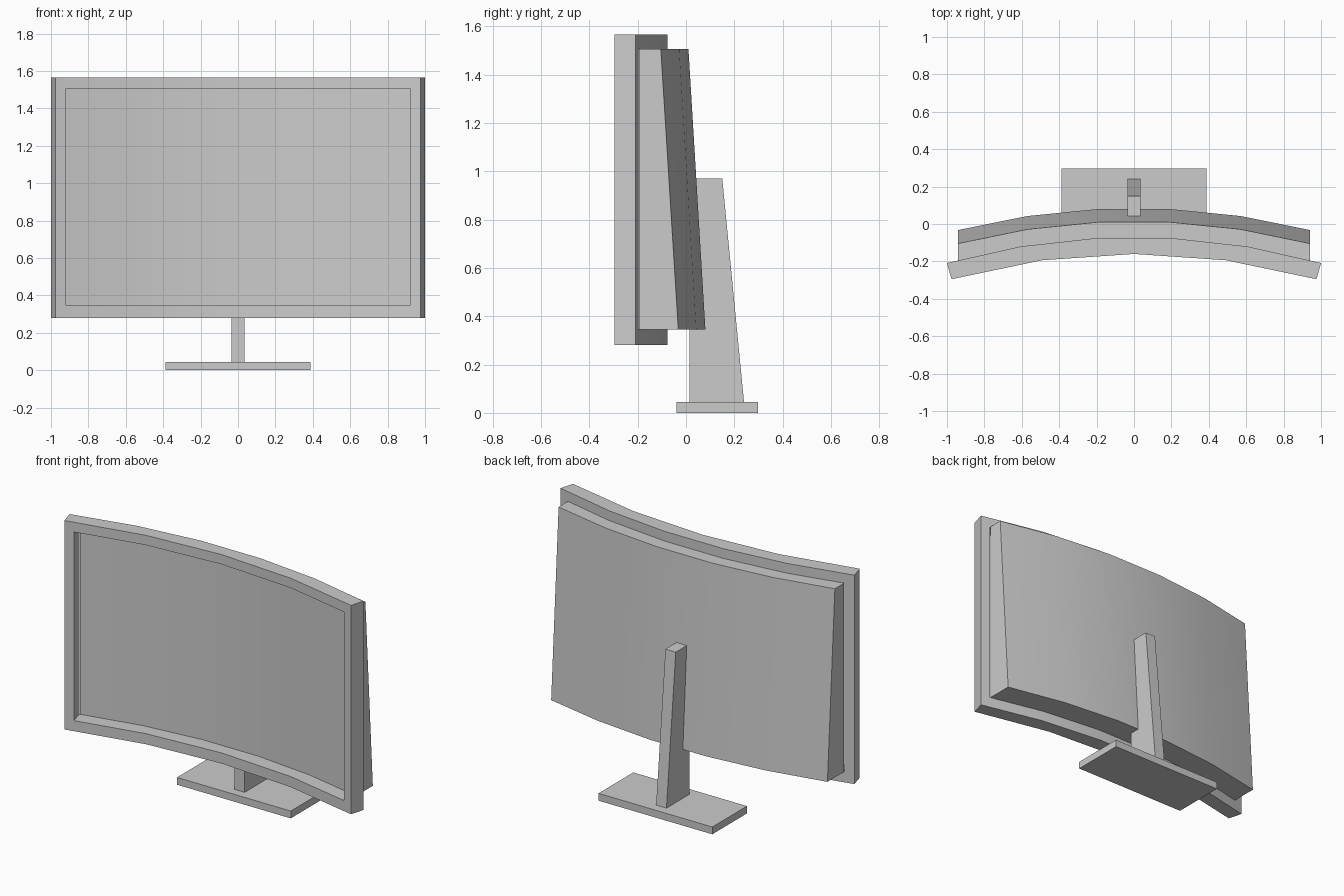
import bpy
import bmesh
import math

if "Cube" in bpy.data.objects:
    bpy.data.objects.remove(bpy.data.objects["Cube"])

CY = -3.75            # y of the curvature axis shared by all screen arcs


def radial_arc(r, half_angle, n):
    """Arc points whose ends lie on a radial line."""
    return [(r * math.sin(a), CY + r * math.cos(a))
            for a in (half_angle * (2 * i / n - 1) for i in range(n + 1))]


def width_arc(r, half_width, n):
    """Arc points whose ends lie at a fixed x."""
    return radial_arc(r, math.asin(half_width / r), n)


def finish(name, bm):
    bmesh.ops.recalc_face_normals(bm, faces=bm.faces)
    mesh = bpy.data.meshes.new(name)
    bm.to_mesh(mesh)
    bm.free()
    obj = bpy.data.objects.new(name, mesh)
    bpy.context.collection.objects.link(obj)
    return obj


def prism(name, low, high):
    """Join two matching 3D outlines into a closed solid."""
    bm = bmesh.new()
    a = [bm.verts.new(p) for p in low]
    b = [bm.verts.new(p) for p in high]
    bm.faces.new(a)
    bm.faces.new(b)
    n = len(a)
    for i in range(n):
        j = (i + 1) % n
        bm.faces.new((a[i], a[j], b[j], b[i]))
    return finish(name, bm)


def curved_slab(name, front, back_low, back_high, z0, z1):
    return prism(name,
                 [(x, y, z0) for x, y in front + back_low[::-1]],
                 [(x, y, z1) for x, y in front + back_high[::-1]])


def smooth(obj):
    bpy.ops.object.select_all(action='DESELECT')
    obj.select_set(True)
    bpy.context.view_layer.objects.active = obj
    bpy.ops.object.shade_smooth_by_angle(angle=math.radians(15))


# Front bezel: curved slab with a rectangular opening
HALF = math.asin(1.0 / 3.68)
back = radial_arc(3.68, HALF, 5)
bezel = curved_slab("bezel", radial_arc(3.59, HALF, 4), back, back, 0.28, 1.565)

OPEN = math.asin(0.92 / 3.59)
cut_back = radial_arc(3.9, OPEN, 5)
cutter = curved_slab("opening_cutter", radial_arc(3.4, OPEN, 5),
                     cut_back, cut_back, 0.345, 1.505)
cutter.hide_render = True
mod = bezel.modifiers.new("opening", 'BOOLEAN')
mod.object = cutter
mod.operation = 'DIFFERENCE'
mod.solver = 'EXACT'
bpy.context.view_layer.objects.active = bezel
bpy.ops.object.modifier_apply(modifier=mod.name)
bpy.data.objects.remove(cutter)
smooth(bezel)

# Screen and rear housing: thicker towards the bottom
housing = curved_slab("screen_housing", width_arc(3.677, 0.94, 5),
                      width_arc(3.835, 0.94, 5), width_arc(3.765, 0.94, 5),
                      0.345, 1.505)
smooth(housing)

# Tapered stand column
profile = [(0.015, 0.045), (0.24, 0.045), (0.15, 0.97), (0.015, 0.97)]
prism("stand_column", [(-0.035, y, z) for y, z in profile],
      [(0.035, y, z) for y, z in profile])

# Flat base plate
plate = [(-0.387, -0.04), (0.387, -0.04), (0.387, 0.297), (-0.387, 0.297)]
prism("base_plate", [(x, y, 0.0) for x, y in plate],
      [(x, y, 0.045) for x, y in plate])
